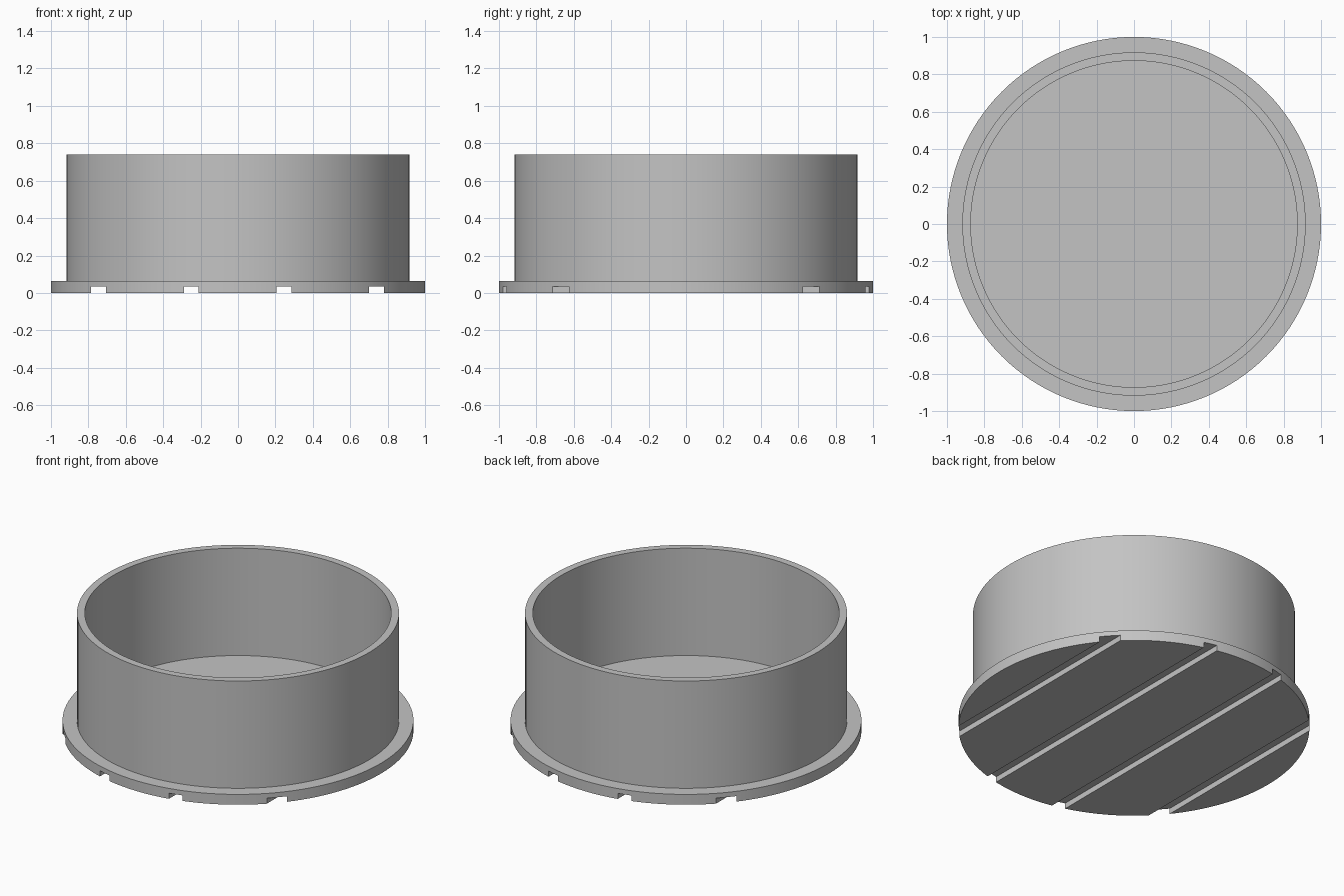
import bpy
import bmesh
from math import radians, cos, sin, tau

cube = bpy.data.objects.get("Cube")
if cube:
    bpy.data.objects.remove(cube, do_unlink=True)

SEGMENTS = 128
RIM_R, OUTER_R, INNER_R = 1.0, 0.918, 0.873
FLANGE_Z, TOP_Z = 0.065, 0.74
GROOVE_W, GROOVE_H = 0.08, 0.035

grey = bpy.data.materials.new("plain grey")
grey.use_nodes = True
colour = (0.55, 0.55, 0.55, 1)
grey.diffuse_color = colour
grey.node_tree.nodes["Principled BSDF"].inputs["Base Color"].default_value = colour


def lathe(name, profile):
    """Closed solid of revolution with flat caps at both ends of the profile."""
    bm = bmesh.new()
    angles = [tau * i / SEGMENTS for i in range(SEGMENTS)]
    rings = [[bm.verts.new((r * cos(a), r * sin(a), z)) for a in angles]
             for r, z in profile]
    for low, high in zip(rings, rings[1:]):
        for i in range(SEGMENTS):
            j = (i + 1) % SEGMENTS
            bm.faces.new((low[i], low[j], high[j], high[i]))
    bm.faces.new(rings[0][::-1])
    bm.faces.new(rings[-1])
    bmesh.ops.recalc_face_normals(bm, faces=bm.faces)
    mesh = bpy.data.meshes.new(name)
    bm.to_mesh(mesh)
    bm.free()
    obj = bpy.data.objects.new(name, mesh)
    bpy.context.collection.objects.link(obj)
    mesh.materials.append(grey)
    return obj


# Round cup with a flange at the base and a floor level with the flange top
cup = lathe("flanged_cup", [
    (RIM_R, 0), (RIM_R, FLANGE_Z), (OUTER_R, FLANGE_Z),
    (OUTER_R, TOP_Z), (INNER_R, TOP_Z), (INNER_R, FLANGE_Z)])

# Four parallel grooves across the underside
bm = bmesh.new()
for k in range(4):
    box = bmesh.ops.create_cube(bm, size=1)["verts"]
    bmesh.ops.scale(bm, vec=(GROOVE_W, 3, 2 * GROOVE_H), verts=box)
    bmesh.ops.translate(bm, vec=(-0.745 + k * 0.495, 0, 0), verts=box)
cutter_mesh = bpy.data.meshes.new("groove_cutter")
bm.to_mesh(cutter_mesh)
bm.free()
cutter_mesh.materials.append(grey)
cutter = bpy.data.objects.new("groove_cutter", cutter_mesh)
cutter.hide_render = True
bpy.context.collection.objects.link(cutter)

bpy.ops.object.select_all(action="DESELECT")
bpy.context.view_layer.objects.active = cup
cup.select_set(True)
cut = cup.modifiers.new("grooves", "BOOLEAN")
cut.operation = "DIFFERENCE"
cut.solver = "EXACT"
cut.object = cutter
bpy.ops.object.modifier_apply(modifier=cut.name)
bpy.data.objects.remove(cutter, do_unlink=True)

# Smooth round walls, crisp edges
bpy.ops.object.shade_smooth_by_angle(angle=radians(30))
